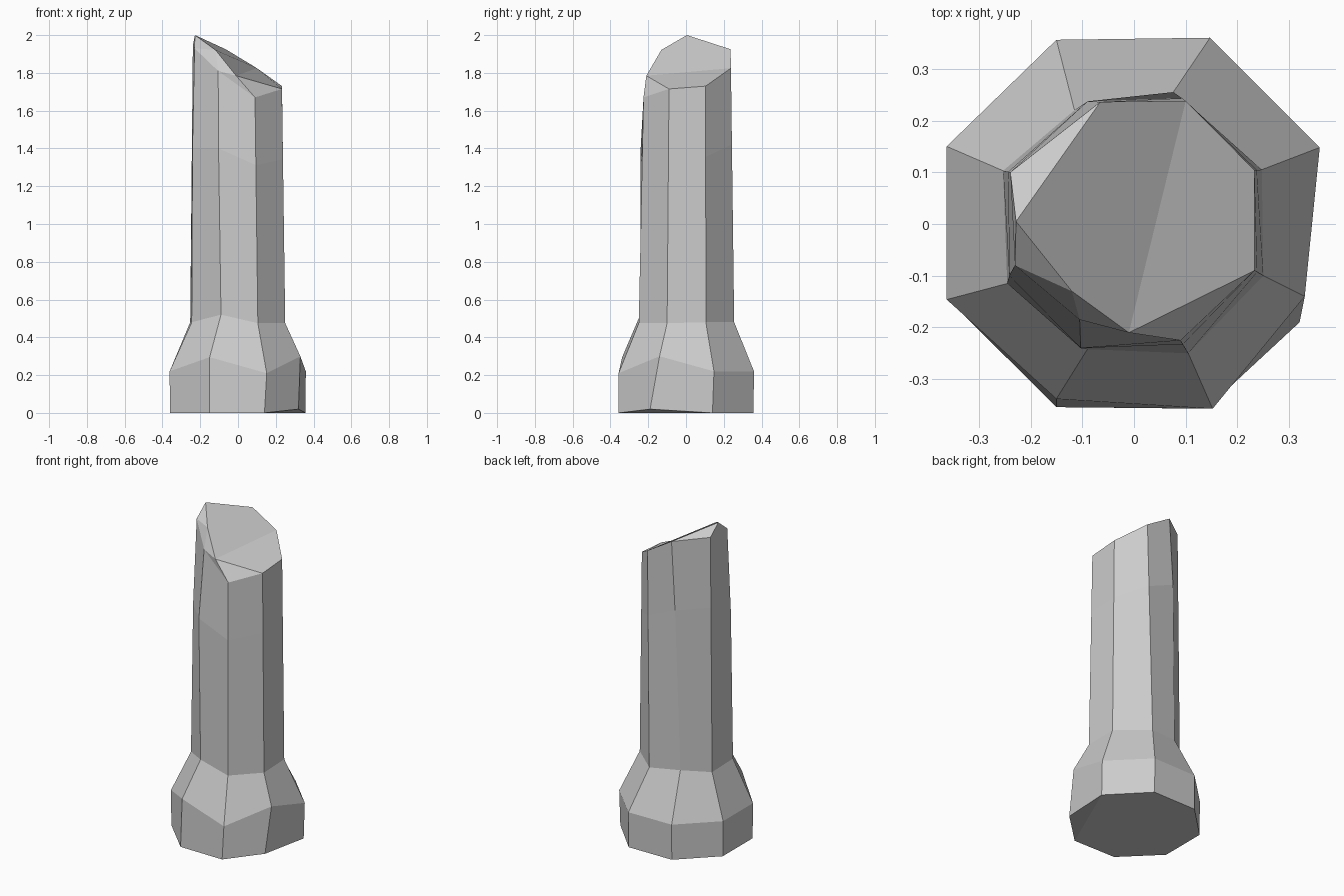
import bpy, bmesh
from mathutils import Vector

if "Cube" in bpy.data.objects:
    bpy.data.objects.remove(bpy.data.objects["Cube"])

# Octagonal rings, counter-clockwise from the front-right corner
foot = [(.14, -.357, 0), (.32, -.19, .02), (.357, .14, 0), (.147, .357, 0),
        (-.15, .355, 0), (-.36, .15, 0), (-.36, -.145, 0), (-.15, -.354, 0)]
shoulder = [(.152, -.357, .21), (.33, -.14, .30), (.359, .148, .22), (.147, .36, .22),
            (-.15, .356, .22), (-.362, .15, .22), (-.362, -.146, .22), (-.15, -.338, .295)]
neck = [(.105, -.25, .475), (.25, -.1, .475), (.247, .105, .48), (.076, .255, .48),
        (-.115, .22, .50), (-.253, .103, .48), (-.245, -.115, .48), (-.09, -.242, .52)]
rim = [(.09, -.225, 1.67), (.233, -.09, 1.715), (.233, .104, 1.73), (.1, .238, 1.825),
       (-.065, .236, 1.925), (-.239, .1, 1.945), (-.23, -.08, 1.93), (-.105, -.185, 1.81)]

# Upper shaft ring, with the kinked corners where the stone is chipped
upper = [Vector(a).lerp(Vector(b), .7) for a, b in zip(neck, rim)]
upper[4] = Vector((-.09, .237, 1.5))
upper[6] = Vector((-.241, -.1, 1.4))
upper[7] = Vector((-.103, -.24, 1.4))

bm = bmesh.new()
rings = [[bm.verts.new(p) for p in r] for r in (foot, shoulder, neck, upper, rim)]
for lo, hi in zip(rings, rings[1:]):
    for i in range(8):
        j = (i + 1) % 8
        bm.faces.new((lo[i], lo[j], hi[j], hi[i]))

# Underside with its chipped corner
f = rings[0]
bm.faces.new([f[0], *reversed(f[2:])])
bm.faces.new((f[0], f[2], f[1]))

# Slanted broken top
fr, rf, rb, br, bl, lb, lf, fl = rings[-1]
peak, ridge, dip = [bm.verts.new(p) for p in
                    ((-.228, .005, 2), (-.12, -.13, 1.922), (-.01, -.21, 1.785))]
for face in ((peak, ridge, dip, br, bl), (br, dip, rf, rb), (dip, fr, rf), (fl, fr, dip),
             (fl, dip, ridge), (lf, fl, ridge), (lf, ridge, peak), (peak, bl, lb),
             (lf, peak, lb)):
    bm.faces.new(face)
bmesh.ops.recalc_face_normals(bm, faces=bm.faces[:])

mesh = bpy.data.meshes.new("broken_column")
bm.to_mesh(mesh)
bm.free()
bpy.context.collection.objects.link(bpy.data.objects.new("broken_column", mesh))
